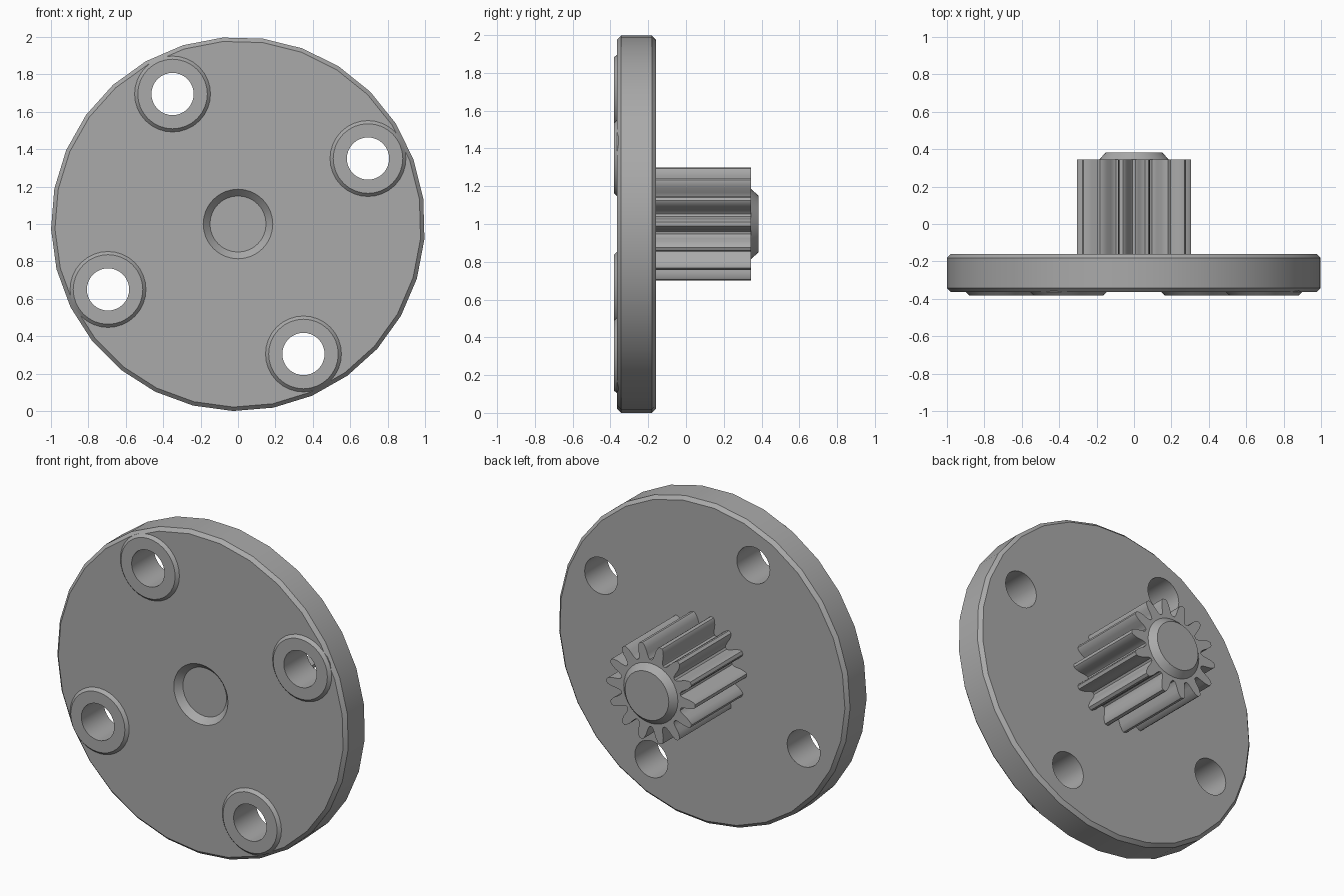
import bpy
import bmesh
from math import cos, sin, radians, tau, hypot

cube = bpy.data.objects.get("Cube")
if cube:
    bpy.data.objects.remove(cube, do_unlink=True)

# Depth stations along y
BOSS_Y, FRONT_Y, BACK_Y, GEAR_Y, CAP_Y = -0.382, -0.364, -0.16, 0.345, 0.383
BEVEL = 0.021
HOLE_R, BOSS_R, BOSS_TOP_R = 0.113, 0.203, 0.186
CAP_R, CAP_END_R = 0.186, 0.15
TEETH = 14

steel = bpy.data.materials.new("steel_grey")
steel.use_nodes = True
grey = (0.4, 0.4, 0.4, 1)
steel.diffuse_color = grey
steel.node_tree.nodes["Principled BSDF"].inputs["Base Color"].default_value = grey


def loft(name, rings):
    """Skin closed rings of points and cap both ends."""
    bm = bmesh.new()
    loops = [[bm.verts.new(p) for p in ring] for ring in rings]
    for a, b in zip(loops, loops[1:]):
        for i in range(len(a)):
            j = (i + 1) % len(a)
            bm.faces.new((a[i], a[j], b[j], b[i]))
    bm.faces.new(loops[0][::-1])
    bm.faces.new(loops[-1])
    bmesh.ops.recalc_face_normals(bm, faces=bm.faces)
    mesh = bpy.data.meshes.new(name)
    bm.to_mesh(mesh)
    bm.free()
    mesh.materials.append(steel)
    obj = bpy.data.objects.new(name, mesh)
    bpy.context.collection.objects.link(obj)
    return obj


def lathe(name, profile, x=0, z=1, sides=32, phase=0):
    """Turn (radius, y) pairs about an axis parallel to y."""
    angles = [radians(phase) + tau * i / sides for i in range(sides)]
    return loft(name, [[(x + r * cos(a), y, z + r * sin(a)) for a in angles]
                       for r, y in profile])


def cut(target, cutter):
    mod = target.modifiers.new(cutter.name, "BOOLEAN")
    mod.operation = "DIFFERENCE"
    mod.solver = "EXACT"
    mod.object = cutter
    cutter.hide_render = True
    cutter.hide_viewport = True


def apply_cuts(obj, cutters):
    for cutter in cutters:
        cut(obj, cutter)
    graph = bpy.context.evaluated_depsgraph_get()
    mesh = bpy.data.meshes.new_from_object(obj.evaluated_get(graph))
    obj.modifiers.clear()
    obj.data = mesh


# Flange with bevelled rims
flange = lathe("flange", [(1 - BEVEL, FRONT_Y), (1, FRONT_Y + BEVEL),
                          (1, BACK_Y - BEVEL), (1 - BEVEL, BACK_Y)],
               sides=29, phase=7.8)
parts = [flange]

# Four raised bosses around the bolt holes
cutters = []
for n, (x, dz) in enumerate([(0.695, 0.35), (-0.35, 0.695), (-0.695, -0.35), (0.35, -0.695)], 1):
    boss = lathe(f"bolt_boss_{n}", [(BOSS_R, FRONT_Y + 0.01), (BOSS_R, FRONT_Y),
                                    (BOSS_TOP_R, BOSS_Y)], x, 1 + dz)
    drill = lathe(f"drill_{n}", [(HOLE_R, -0.6), (HOLE_R, 0.1)], x, 1 + dz)
    apply_cuts(boss, [drill])
    parts.append(boss)
    cutters.append(drill)

# Tapered recess in the middle of the front face
slope = (CAP_R - CAP_END_R) / (CAP_Y - GEAR_Y)
cutters.append(lathe("recess_cutter", [(CAP_R + 0.02 * slope, FRONT_Y - 0.02),
                                       (CAP_END_R, FRONT_Y + CAP_Y - GEAR_Y)]))
apply_cuts(flange, cutters)
for cutter in cutters:
    bpy.data.objects.remove(cutter, do_unlink=True)

# Pinion: half a tooth as (radius, degrees from its middle), mirrored and repeated
half = [(0.305, 1.8), (0.296, 3.5), (0.268, 5.8), (0.238, 7.2), (0.218, 8.8), (0.208, 11)]
tooth = [(r, -d) for r, d in reversed(half)] + half
outline = [(r, radians(d) + tau * t / TEETH) for t in range(TEETH) for r, d in tooth]
parts.append(loft("pinion", [[(r * cos(a), y, 1 + r * sin(a)) for r, a in outline]
                             for y in (BACK_Y - 0.01, GEAR_Y)]))

# Tapered end cap of the shaft
parts.append(lathe("shaft_cap", [(CAP_R, GEAR_Y - 0.01), (CAP_R, GEAR_Y), (CAP_END_R, CAP_Y)]))

# Smooth curved walls, keep crisp edges
bpy.ops.object.select_all(action="DESELECT")
for part in parts:
    part.select_set(True)
bpy.context.view_layer.objects.active = flange
bpy.ops.object.shade_smooth_by_angle(angle=radians(30))
